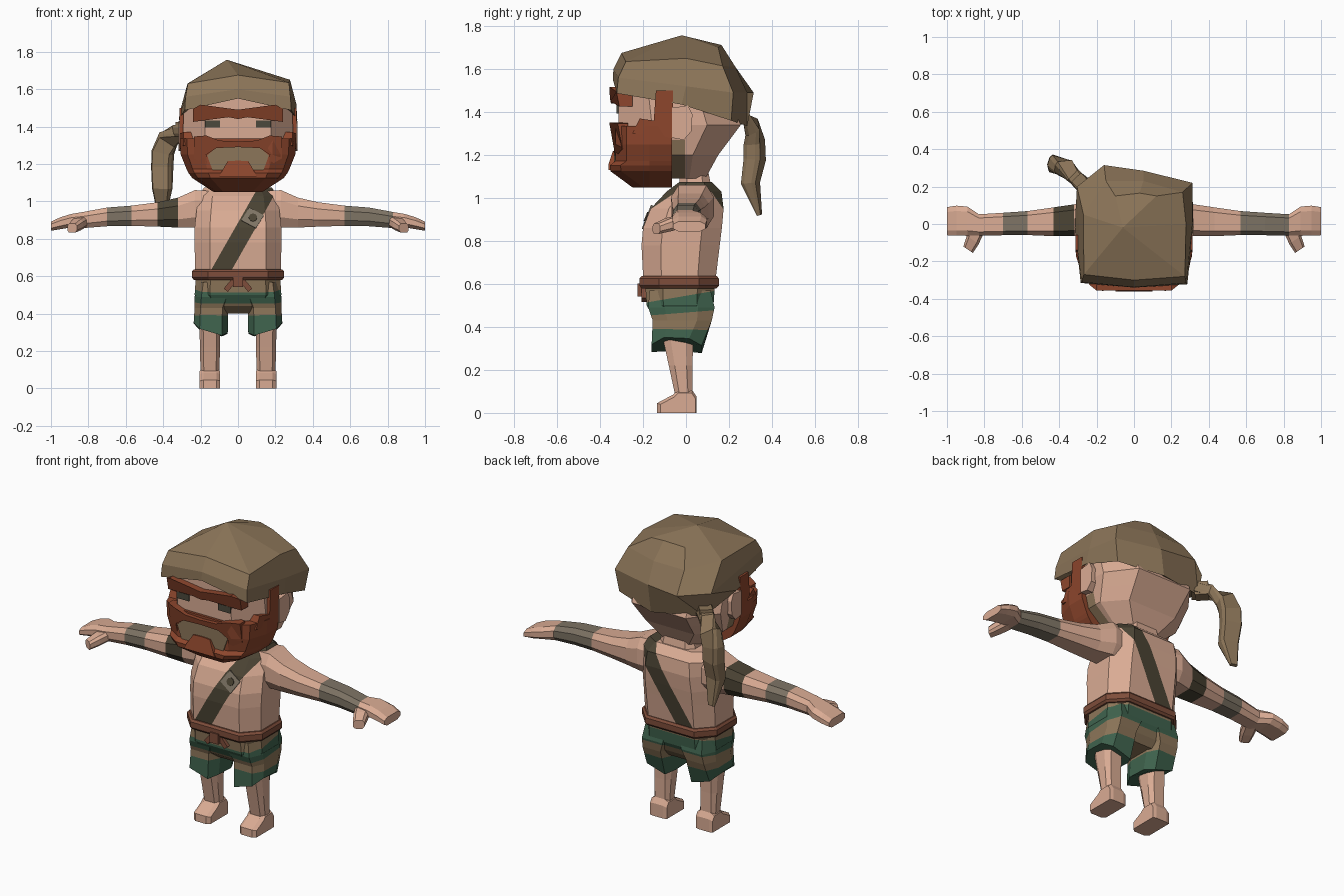
import bpy, bmesh, math
from mathutils import Vector as V, Matrix


def mat(name, rgb):
    m = bpy.data.materials.new(name)
    m.diffuse_color = (*rgb, 1)
    return m


SKIN = mat("skin", (0.70, 0.41, 0.295))
CLOTH = mat("khaki_cloth", (0.265, 0.18, 0.10))
HAIR = mat("red_hair", (0.27, 0.062, 0.026))
GREEN = mat("green_stripe", (0.05, 0.125, 0.075))
BELT = mat("belt_brown", (0.21, 0.075, 0.043))
STRAP = mat("dark_olive", (0.07, 0.057, 0.034))
WRAP = mat("grey_wrap", (0.21, 0.175, 0.13))
EYE = mat("eye_dark", (0.07, 0.065, 0.045))


def finish(name, bm, mats, rule=None):
    bmesh.ops.remove_doubles(bm, verts=bm.verts, dist=1e-4)
    bmesh.ops.recalc_face_normals(bm, faces=bm.faces)
    if rule:
        for f in bm.faces:
            f.material_index = rule(f.calc_center_median())
    me = bpy.data.meshes.new(name)
    bm.to_mesh(me)
    bm.free()
    for m in mats:
        me.materials.append(m)
    ob = bpy.data.objects.new(name, me)
    bpy.context.collection.objects.link(ob)
    return ob


def loft(name, rings, mats, rule=None, cuts=()):
    """Skin closed rings, cap the ends, slice by planes, colour by rule."""
    bm = bmesh.new()
    vs = [[bm.verts.new(p) for p in r] for r in rings]
    n = len(vs[0])
    for a, b in zip(vs, vs[1:]):
        for i in range(n):
            j = (i + 1) % n
            bm.faces.new((a[i], a[j], b[j], b[i]))
    bm.faces.new(vs[0])
    bm.faces.new(vs[-1])
    bmesh.ops.remove_doubles(bm, verts=bm.verts, dist=1e-4)
    for co, no in cuts:
        bmesh.ops.bisect_plane(bm, geom=bm.verts[:] + bm.edges[:] + bm.faces[:],
                               plane_co=co, plane_no=no, dist=1e-5)
    return finish(name, bm, mats, rule)


def octo(c, u, v, a, b, p=0.65, q=0.5):
    """Chamfered rectangle about c, half sizes a along u and b along v."""
    s = [(p, -1), (1, -q), (1, q), (p, 1), (-p, 1), (-1, q), (-1, -q), (-p, -1)]
    c, u, v = V(c), V(u), V(v)
    return [c + u * a * i + v * b * j for i, j in s]


def level(z, cx, hw, yf, yb, p=0.65, q=0.5):
    return octo((cx, (yf + yb) / 2, z), (1, 0, 0), (0, 1, 0), hw, (yb - yf) / 2, p, q)


def front_plate(name, half, y0, y1, m, bend=lambda x, z: 0):
    """Mirrored front outline extruded in depth, front bent back by a rule."""
    pts = half + [(-x, z) for x, z in reversed(half) if x > 0]
    return loft(name, [[(x, y0 + bend(abs(x), z), z) for x, z in pts], [(x, y1, z) for x, z in pts]], [m])


def box(name, c, size, m, rot=Matrix()):
    bm = bmesh.new()
    bmesh.ops.create_cube(bm, size=1, matrix=Matrix.Translation(c) @ rot @ Matrix.Diagonal((*size, 1)))
    return finish(name, bm, [m])


# Torso with diagonal strap cut into the surface
K, HALF = 0.57, 0.055
off = lambda p: p.x - 0.16 + K * (1.07 - p.z)
loft("torso", [level(*r) for r in (
    (0.58, 0, 0.215, -0.185, 0.125), (0.64, 0, 0.23, -0.2, 0.14), (0.78, 0, 0.232, -0.207, 0.157),
    (0.86, 0, 0.232, -0.2, 0.167), (0.95, 0, 0.222, -0.165, 0.175), (1.03, 0, 0.21, -0.09, 0.165),
    (1.075, 0, 0.18, -0.03, 0.12))], [SKIN, STRAP],
    lambda p: int(abs(off(p)) < HALF),
    [((0.16 + d, 0, 1.07), (1, 0, -K)) for d in (-HALF, HALF)])
loft("neck", [level(1.04, 0, 0.12, -0.03, 0.12), level(1.14, 0, 0.1, -0.03, 0.1)], [SKIN])

# Strap buckle
tilt = Matrix.Rotation(-0.37, 4, 'X')
turn = tilt @ Matrix.Rotation(math.radians(30), 4, 'Y')
box("buckle", (0.078, -0.178, 0.91), (0.09, 0.014, 0.085), WRAP, turn)
bm = bmesh.new()
bmesh.ops.create_cone(bm, cap_ends=True, segments=8, radius1=0.023, radius2=0.023, depth=0.008,
                      matrix=Matrix.Translation((0.08, -0.185, 0.913)) @ tilt @ Matrix.Rotation(math.pi / 2, 4, 'X'))
finish("buckle_stud", bm, [STRAP])

# Arms: (x, y, z, half depth, half height)
ARM = [(0.14, 0.03, 0.955, 0.09, 0.1), (0.23, 0.03, 0.96, 0.1, 0.1), (0.32, 0.02, 0.94, 0.085, 0.08),
       (0.43, 0.012, 0.93, 0.077, 0.065), (0.57, 0.005, 0.923, 0.064, 0.054),
       (0.70, 0.0, 0.917, 0.06, 0.05), (0.83, -0.005, 0.9, 0.057, 0.043),
       (0.89, 0.015, 0.897, 0.078, 0.036), (0.95, 0.018, 0.883, 0.08, 0.032), (1.0, 0.015, 0.867, 0.075, 0.024)]


def left_rule(p):
    return 1 if 0.57 < p.x < 0.83 else 0


def right_rule(p):
    return 2 if -0.43 < p.x < -0.32 else 1 if -0.70 < p.x < -0.57 else 0


for s, side, rule in ((1, "left", left_rule), (-1, "right", right_rule)):
    loft(side + "_arm", [octo((s * x, y, z), (0, 1, 0), (0, 0, 1), a, b, 0.65, 0.45) for x, y, z, a, b in ARM],
         [SKIN, WRAP, STRAP], rule)
    loft(side + "_thumb", [octo((s * x, y, z), (s * 0.75, 0.5, 0), (0, 0, 1), a, b)
                           for x, y, z, a, b in ((0.83, -0.01, 0.895, 0.045, 0.03),
                                                 (0.862, -0.085, 0.875, 0.043, 0.03),
                                                 (0.887, -0.138, 0.857, 0.034, 0.024))], [SKIN])

# Belt and knot
loft("belt", [level(0.58, 0, 0.236, -0.207, 0.143), level(0.592, 0, 0.246, -0.217, 0.153),
              level(0.625, 0, 0.246, -0.217, 0.153), level(0.637, 0, 0.236, -0.207, 0.143)], [BELT])
box("belt_knot", (0, -0.205, 0.572), (0.055, 0.04, 0.06), BELT)
for s in (-1, 1):
    box("belt_tie", (s * 0.043, -0.195, 0.552), (0.028, 0.025, 0.07), BELT, Matrix.Rotation(-s * 0.7, 4, 'Y'))

# Striped shorts: stripe edges as (height, slope along y)
EDGES = [(0.388, -0.02), (0.467, 0.08), (0.545, 0.17)]


def stripes(p):
    lo, mid, hi = (z + k * p.y for z, k in EDGES)
    return int(p.z < lo or mid < p.z < hi)


cuts = [((0, 0, z), (0, -k, 1)) for z, k in EDGES]
loft("shorts_hips", [level(*r) for r in (
    (0.60, 0, 0.225, -0.19, 0.135), (0.5, 0, 0.232, -0.183, 0.128),
    (0.44, 0, 0.2, -0.15, 0.1), (0.40, 0, 0.1, -0.1, 0.07))], [CLOTH, GREEN], stripes, cuts)
for s, side in ((1, "left"), (-1, "right")):
    hem = level(0.3, s * 0.146, 0.091, -0.16, 0.073)
    for p in hem:
        p.z = 0.345 - abs(p.y + 0.05) * 0.4 + (abs(p.x) - 0.146) * 0.3
    loft(side + "_shorts_leg", [level(0.57, s * 0.12, 0.1, -0.17, 0.115),
                                level(0.49, s * 0.128, 0.104, -0.176, 0.133),
                                level(0.43, s * 0.142, 0.09, -0.155, 0.12), hem], [CLOTH, GREEN], stripes, cuts)
    # Bare legs and feet
    loft(side + "_leg", [level(0.38, s * 0.15, 0.056, -0.115, 0.035), level(0.22, s * 0.15, 0.054, -0.08, 0.03),
                         level(0.08, s * 0.15, 0.05, -0.05, 0.03)], [SKIN])
    foot = [(-0.135, 0), (-0.135, 0.045), (-0.06, 0.085), (-0.04, 0.105), (0.03, 0.105), (0.05, 0.075), (0.05, 0)]
    loft(side + "_foot", [[(s * (0.15 + o), y * k, z * k) for y, z in foot]
                          for o, k in ((-0.055, 0.88), (-0.035, 1), (0.035, 1), (0.055, 0.88))], [SKIN])

# Head, with cloth-toned patch behind the beard
loft("head", [level(*r, 0.6, 0.45) for r in (
    (1.09, 0, 0.13, -0.18, 0.09), (1.2, 0, 0.262, -0.28, 0.15), (1.34, 0, 0.295, -0.315, 0.255),
    (1.5, 0, 0.29, -0.315, 0.19), (1.575, 0, 0.25, -0.315, 0.14))], [SKIN, CLOTH],
    lambda p: int(-0.08 < p.y < -0.005 and p.z < 1.27 and abs(p.x) > 0.1),
    [((0, -0.08, 0), (0, 1, 0)), ((0, -0.005, 0), (0, 1, 0)), ((0, 0, 1.27), (0, 0, 1))])

# Ears, eyes and sideburns
for s, side in ((1, "left"), (-1, "right")):
    ear = [(-0.065, 1.42), (0.01, 1.43), (0.03, 1.39), (0.025, 1.31), (-0.01, 1.27), (-0.065, 1.28)]
    loft(side + "_ear", [[(s * x, y, z) for y, z in ear] for x in (0.27, 0.318)], [SKIN])
    box(side + "_eye", (s * 0.136, -0.318, 1.413), (0.08, 0.009, 0.038), EYE)
    burn = [(-0.06, 1.28), (-0.06, 1.5), (-0.14, 1.5), (-0.15, 1.36), (-0.215, 1.37), (-0.25, 1.3)]
    loft(side + "_sideburn", [[(s * (x if y > -0.2 else x - 0.02), y, z) for y, z in burn]
                              for x in (0.25, 0.312)], [HAIR])


# Beard bowl: (z, half width, front y)
def bowl(z, hw, f):
    h = [(hw, -0.065), (hw, -0.17), (hw * 0.88, min(-0.19, f + 0.05)), (hw * 0.6, f)]
    return [(x, y, z) for x, y in h] + [(-x, y, z) for x, y in reversed(h)]


loft("beard", [bowl(*r) for r in (
    (1.05, 0.13, -0.25), (1.125, 0.245, -0.352), (1.152, 0.265, -0.355), (1.172, 0.275, -0.328),
    (1.25, 0.306, -0.328), (1.335, 0.311, -0.328))], [HAIR])
front_plate("mouth", [(0, 1.3), (0.11, 1.295), (0.165, 1.245), (0.13, 1.15), (0, 1.15)], -0.334, -0.327, CLOTH)
front_plate("moustache", [(0, 1.32), (0.1, 1.325), (0.17, 1.352), (0.235, 1.347), (0.235, 1.23), (0.165, 1.19),
                          (0.17, 1.25), (0.115, 1.285), (0, 1.29)], -0.357, -0.27, HAIR,
            lambda x, z: max(0, x - 0.17) * 0.6 + (1.35 - z) * 0.18)
front_plate("lower_lip_tuft", [(0, 1.218), (0.055, 1.215), (0.09, 1.155), (0.1, 1.13), (0, 1.13)], -0.361, -0.31, HAIR,
            lambda x, z: max(0, z - 1.16) * 0.35)
front_plate("brow", [(0, 1.49), (0.2, 1.517), (0.24, 1.495), (0.24, 1.425), (0.05, 1.45), (0, 1.44)], -0.356, -0.25, HAIR,
            lambda x, z: max(0, x - 0.2) * 0.8 + max(0, 1.46 - z) * 0.4)

# Head cloth: tucked rim, brim, crown and ridge rings starting at the front
brim = [(0, -0.34, 1.55), (0.285, -0.322, 1.487), (0.317, -0.02, 1.435), (0.29, 0.21, 1.36),
        (0.03, 0.285, 1.335), (-0.27, 0.21, 1.36), (-0.317, -0.02, 1.44), (-0.285, -0.315, 1.487)]
tuck = [(x * 0.85, y * 0.85, z + 0.03) for x, y, z in brim]
bulge = [(0, -0.338, 1.6), (0.28, -0.315, 1.56), (0.312, 0, 1.52), (0.312, 0.22, 1.49),
         (0.05, 0.285, 1.49), (-0.16, 0.315, 1.49), (-0.305, 0.2, 1.5), (-0.28, -0.31, 1.56)]
crown = [(0, -0.3, 1.675), (0.272, -0.28, 1.635), (0.278, 0, 1.65), (0.26, 0.17, 1.615),
         (0.05, 0.23, 1.61), (-0.15, 0.23, 1.61), (-0.27, 0.05, 1.63), (-0.268, -0.27, 1.63)]
peak = (-0.06, -0.02, 1.757)
ridge = [peak, peak, peak, (0.12, 0.15, 1.7), (0.03, 0.165, 1.712), (-0.1, 0.15, 1.7), peak, peak]
inner = [(x * 0.6, y * 0.6, 1.56) for x, y, z in brim]
loft("head_cloth", [inner, tuck, brim, bulge, crown, ridge], [CLOTH])

# Hanging cloth tail and knot: (x, y, z, half width, half depth)
TAIL = [(-0.25, 0.19, 1.39, 0.045, 0.035), (-0.32, 0.255, 1.375, 0.04, 0.032), (-0.375, 0.305, 1.33, 0.058, 0.036),
        (-0.402, 0.318, 1.26, 0.058, 0.039), (-0.405, 0.32, 1.18, 0.056, 0.04),
        (-0.405, 0.3, 1.07, 0.052, 0.035), (-0.406, 0.342, 0.92, 0.022, 0.009)]
pts = [V(t[:3]) for t in TAIL]
rings = []
for i, t in enumerate(TAIL):
    d = (pts[min(i + 1, 6)] - pts[max(i - 1, 0)]).normalized()
    v = d.cross(V((1, -0.3, 0.3))).normalized()
    rings.append(octo(pts[i], v.cross(d), v, t[3], t[4], 0.8, 0.5))
loft("cloth_tail", rings, [CLOTH])
box("cloth_knot", (-0.285, 0.225, 1.385), (0.07, 0.07, 0.08), CLOTH, Matrix.Rotation(0.75, 4, 'Z'))
